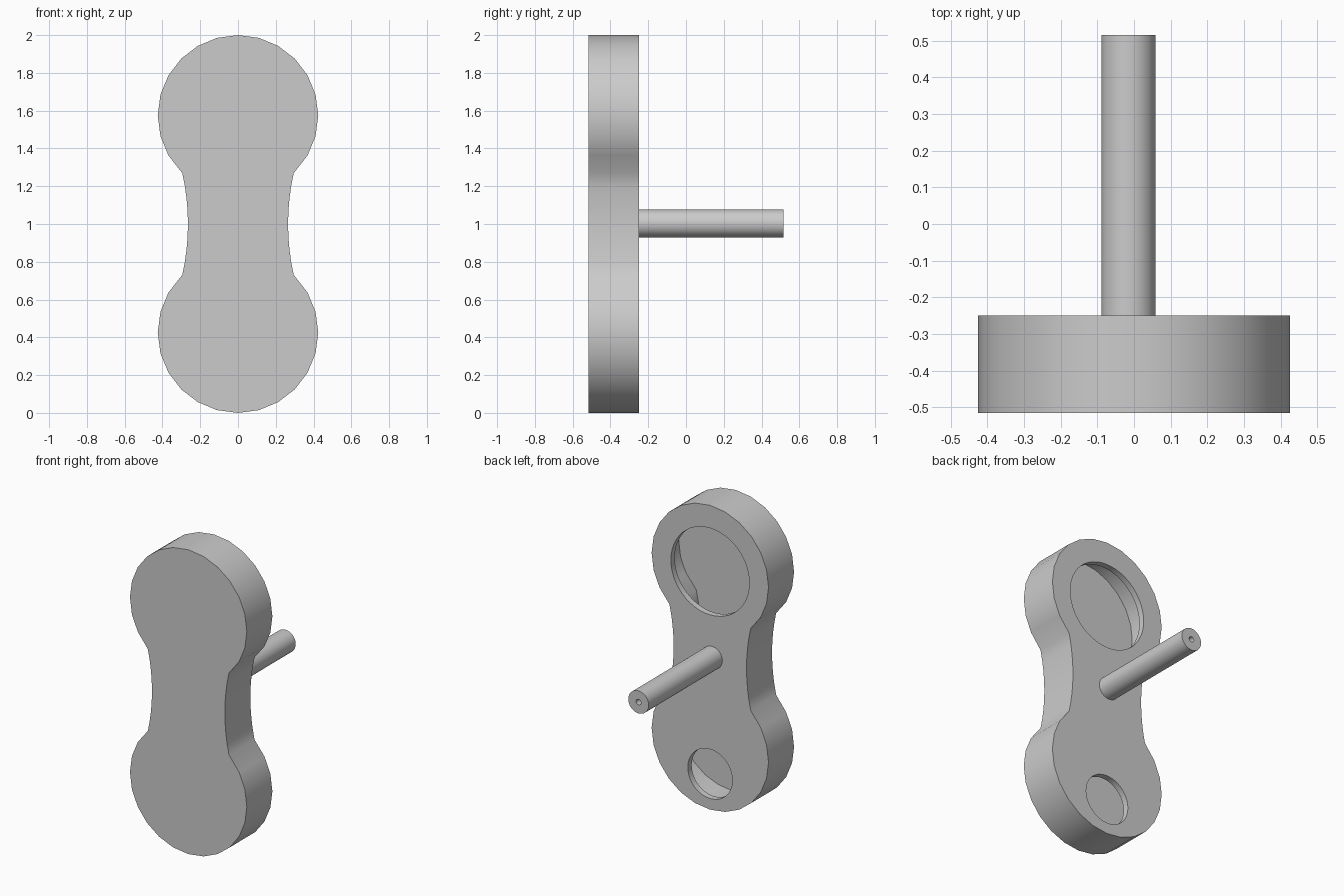
import bpy, bmesh, math
from mathutils import Matrix, Vector

if "Cube" in bpy.data.objects:
    bpy.data.objects.remove(bpy.data.objects["Cube"], do_unlink=True)

FRONT, BACK, TIP = -0.515, -0.25, 0.515
WALL = 0.04

grey = bpy.data.materials.new("plain grey")
grey.use_nodes = True
grey.diffuse_color = (0.6, 0.6, 0.6, 1)
grey.node_tree.nodes["Principled BSDF"].inputs["Base Color"].default_value = (0.6, 0.6, 0.6, 1)


def add_object(name, bm):
    bmesh.ops.recalc_face_normals(bm, faces=bm.faces[:])
    mesh = bpy.data.meshes.new(name)
    bm.to_mesh(mesh)
    bm.free()
    mesh.materials.append(grey)
    obj = bpy.data.objects.new(name, mesh)
    bpy.context.collection.objects.link(obj)
    return obj


def outline(inset):
    """Two round lobes joined by a concave waist, shrunk by inset."""
    lobe, waist = 0.425 - inset, 1.23 + inset
    lobe_c, waist_c = Vector((0, 0.575)), Vector((1.495, 0))
    gap = waist_c - lobe_c
    along = (lobe**2 - waist**2 + gap.length_squared) / (2 * gap.length)
    u = gap.normalized()
    corner = lobe_c + u * along + Vector((u.y, -u.x)) * math.sqrt(lobe**2 - along**2)
    quarter = [lobe_c + lobe * Vector((math.cos(math.radians(a)), math.sin(math.radians(a))))
               for a in range(90, -31, -15)]
    sweep = math.asin(corner.y / waist)
    for i in range(5):
        a = sweep * (1 - i / 4)
        quarter.append(waist_c + waist * Vector((-math.cos(a), math.sin(a))))
    side = quarter + [Vector((p.x, -p.y)) for p in reversed(quarter[:-1])]
    return side + [Vector((-p.x, p.y)) for p in reversed(side[1:-1])]


def slab(name, inset, y0, y1):
    bm = bmesh.new()
    face = bm.faces.new([bm.verts.new((p.x, y0, p.y + 1)) for p in outline(inset)])
    new = bmesh.ops.extrude_face_region(bm, geom=[face])["geom"]
    bmesh.ops.translate(bm, vec=(0, y1 - y0, 0),
                        verts=[g for g in new if isinstance(g, bmesh.types.BMVert)])
    return add_object(name, bm)


def rod(name, x, z, radius, y0, y1, sides=48):
    bm = bmesh.new()
    place = Matrix.Translation((x, (y0 + y1) / 2, z)) @ Matrix.Rotation(math.pi / 2, 4, "X")
    bmesh.ops.create_cone(bm, cap_ends=True, segments=sides, radius1=radius,
                          radius2=radius, depth=y1 - y0, matrix=place)
    return add_object(name, bm)


def cut(obj, cutters):
    for cutter in cutters:
        cutter.hide_render = True
        mod = obj.modifiers.new("cut", "BOOLEAN")
        mod.operation, mod.solver, mod.object = "DIFFERENCE", "EXACT", cutter
    graph = bpy.context.evaluated_depsgraph_get()
    mesh = bpy.data.meshes.new_from_object(obj.evaluated_get(graph))
    obj.modifiers.clear()
    obj.data = mesh
    for cutter in cutters:
        bpy.data.objects.remove(cutter, do_unlink=True)


def smooth(obj, degrees):
    bpy.ops.object.select_all(action="DESELECT")
    obj.select_set(True)
    bpy.context.view_layer.objects.active = obj
    bpy.ops.object.shade_smooth_by_angle(angle=math.radians(degrees))


# Hollow body with a large and a small round opening in its back wall
body = slab("body_shell", 0, FRONT, BACK)
cut(body, [slab("cavity", WALL, FRONT + WALL, BACK - WALL),
           rod("large_opening", 0, 1.565, 0.285, BACK - 0.12, BACK + 0.1),
           rod("small_opening", 0, 0.235, 0.162, BACK - 0.12, BACK + 0.1)])
smooth(body, 62)

# Shaft with a small bore in its end
shaft = rod("shaft", -0.015, 1.003, 0.074, BACK - 0.02, TIP)
cut(shaft, [rod("shaft_bore", -0.015, 1.003, 0.018, TIP - 0.2, TIP + 0.1, 24)])
smooth(shaft, 40)
